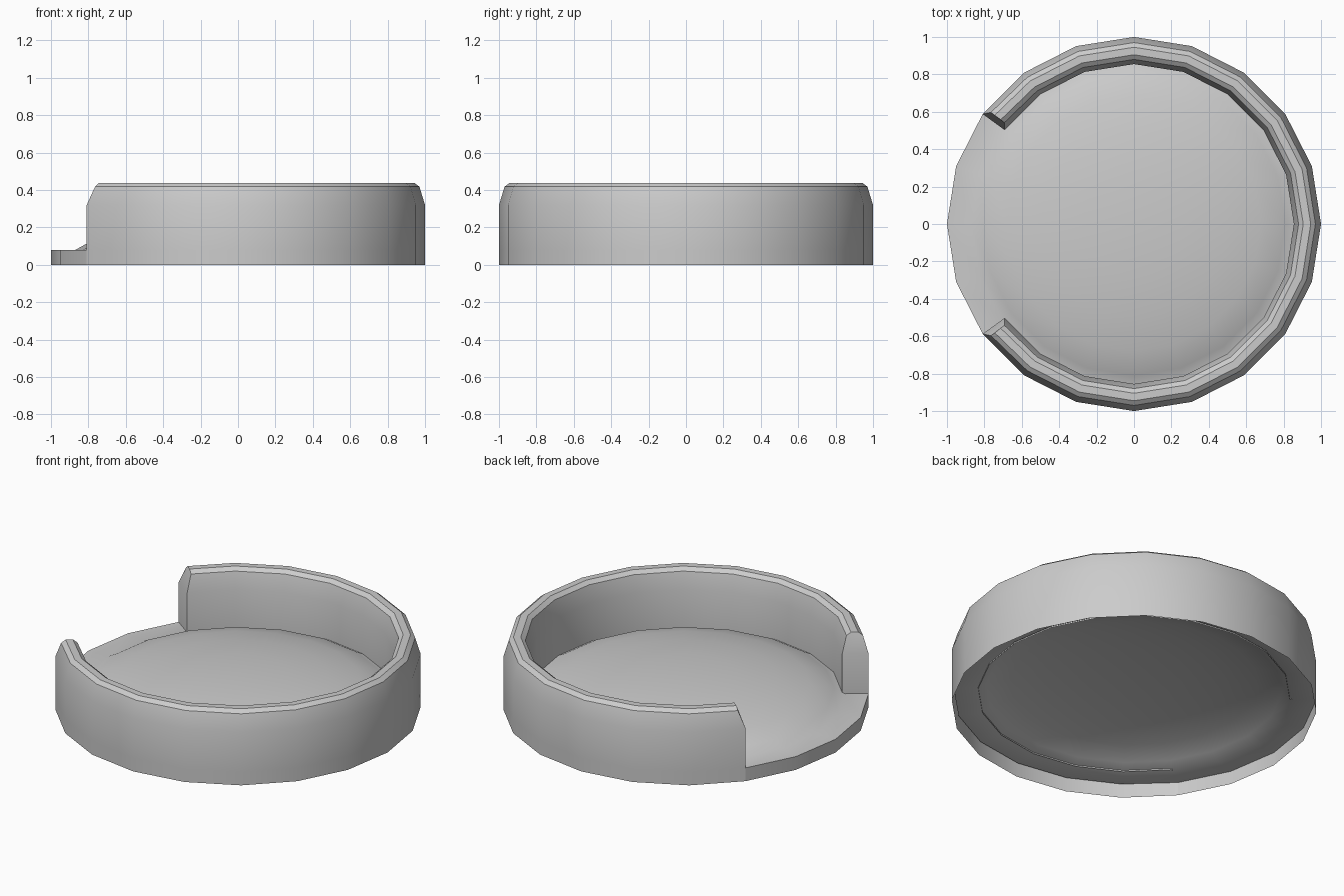
import bpy, bmesh
from math import cos, sin, radians

if "Cube" in bpy.data.objects:
    bpy.data.objects.remove(bpy.data.objects["Cube"])

STEP = 18          # 20-sided bed
OPEN = 144         # the entrance spans 144..216 degrees


def sweep(name, profile, angles, closed=False, place=None, finish=None, sharp=35):
    """Sweep (r, z) points around z; place() may adjust angle and radius."""
    bm = bmesh.new()
    cols = []
    for a in angles:
        col = []
        for r, z in profile:
            b, q = place(a, r, z) if place else (a, r)
            t = radians(b)
            col.append(bm.verts.new((q * cos(t), q * sin(t), z)))
        cols.append(col)
    n = len(cols)
    for i in range(n if closed else n - 1):
        c, d = cols[i], cols[(i + 1) % n]
        for k in range(len(profile) - 1):
            bm.faces.new((c[k], d[k], d[k + 1], c[k + 1]))
    if finish:
        finish(bm, cols)
    me = bpy.data.meshes.new(name)
    bm.to_mesh(me)
    bm.free()
    ob = bpy.data.objects.new(name, me)
    bpy.context.collection.objects.link(ob)
    bpy.ops.object.select_all(action='DESELECT')
    ob.select_set(True)
    bpy.context.view_layer.objects.active = ob
    bpy.ops.object.shade_smooth_by_angle(angle=radians(sharp))
    return ob


# Raised rim: hollow wall with a chamfered top, ends bevelled back above z = 0.32
rim = [(1, 0), (1, .08), (1, .32), (.97, .418), (.945, .437),
       (.905, .437), (.88, .418), (.855, .32), (.855, .08)]


def rim_place(a, r, z):
    if abs(a) == OPEN and z > .4:
        a *= 142 / OPEN
    return a, r


def rim_ends(bm, cols):
    for col, flip in ((cols[0], False), (cols[-1], True)):
        for loop in ([col[1], col[2], col[7], col[8]], col[2:8]):
            bm.faces.new(loop[::-1] if flip else loop)


sweep("bed_rim", rim, range(-OPEN, OPEN + 1, STEP),
      place=rim_place, finish=rim_ends, sharp=24)

# Low front skirt under the entrance
sweep("entrance_skirt", [(1, 0), (1, .08)], range(OPEN, 217, STEP))

# Flat lip and softly domed cushion
floor = [(1, .08), (.87, .08), (.81, .113), (.68, .15), (.5, .181), (.28, .203)]


def floor_place(a, r, z):
    return a, (.99 if r == 1 and not OPEN <= a <= 216 else r)


def floor_top(bm, cols):
    mid = bm.verts.new((0, 0, .21))
    for i in range(len(cols)):
        bm.faces.new((cols[i][-1], cols[(i + 1) % len(cols)][-1], mid))


sweep("cushion_floor", floor, range(0, 360, STEP), closed=True,
      place=floor_place, finish=floor_top)
